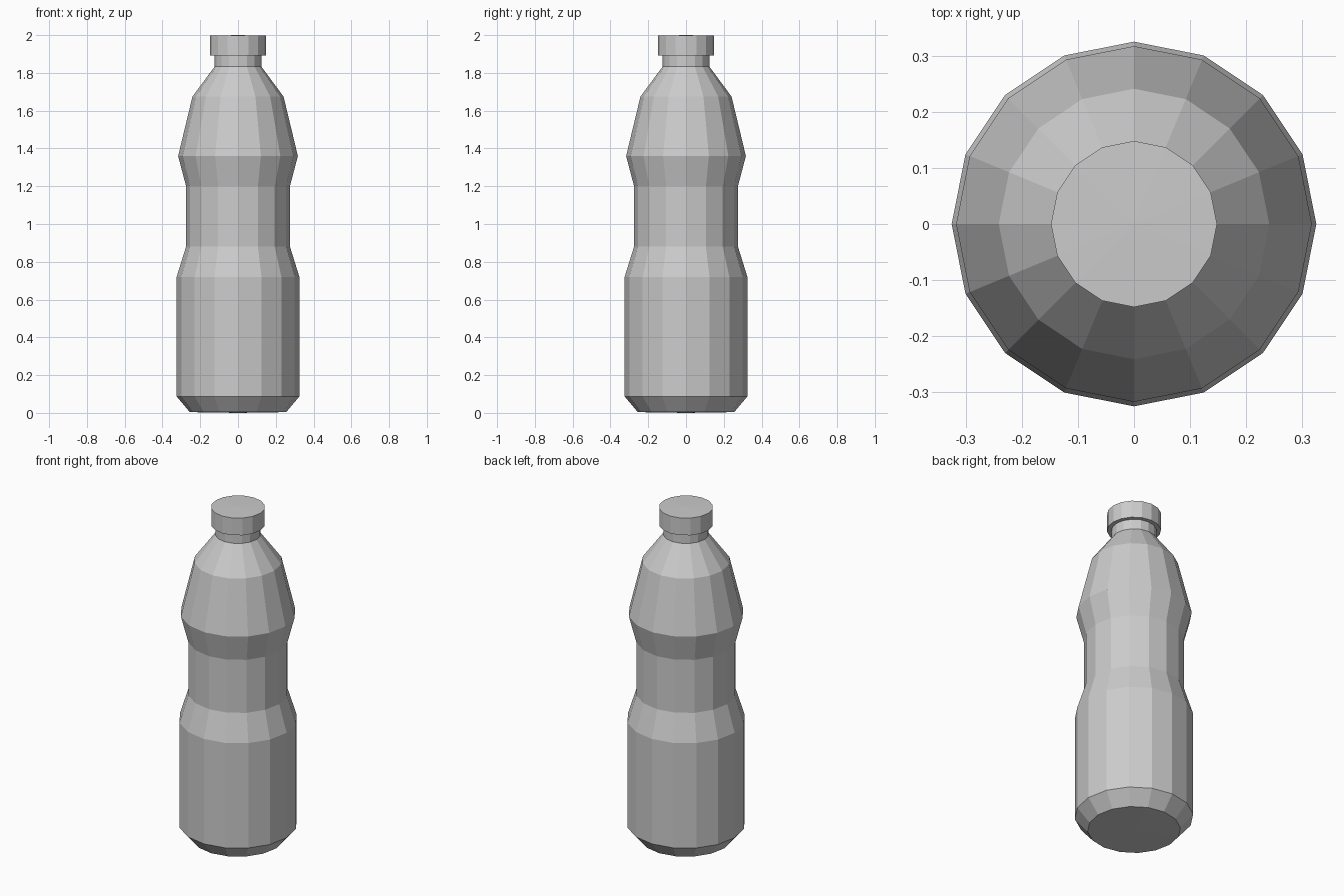
import bpy
import bmesh
from math import cos, sin, pi

if "Cube" in bpy.data.objects:
    bpy.data.objects.remove(bpy.data.objects["Cube"])

SIDES = 16


def lathe(name, profile):
    """Revolve (radius, z) points, listed bottom to top, into a faceted part."""
    bm = bmesh.new()
    rings = []
    for r, z in profile:
        if r == 0:
            rings.append([bm.verts.new((0, 0, z))] * SIDES)
        else:
            rings.append([bm.verts.new((r * cos(2 * pi * i / SIDES),
                                        r * sin(2 * pi * i / SIDES), z))
                          for i in range(SIDES)])
    for low, high in zip(rings, rings[1:]):
        for i in range(SIDES):
            j = (i + 1) % SIDES
            corners = [low[i], low[j], high[j], high[i]]
            bm.faces.new(list(dict.fromkeys(corners)))
    mesh = bpy.data.meshes.new(name)
    bm.to_mesh(mesh)
    bm.free()
    obj = bpy.data.objects.new(name, mesh)
    bpy.context.collection.objects.link(obj)
    return obj


# Bottle: chamfered base, lower body, grip waist, shoulder and neck
lathe("bottle_body", [
    (0, 0), (0.255, 0.004), (0.325, 0.087), (0.325, 0.72),
    (0.275, 0.88), (0.275, 1.20), (0.317, 1.36), (0.241, 1.675),
    (0.124, 1.833), (0.124, 1.893),
])

# Cap: overhanging rim, straight side and very slightly domed top
lathe("bottle_cap", [
    (0.124, 1.893), (0.148, 1.893), (0.148, 1.997), (0, 2.0),
])
